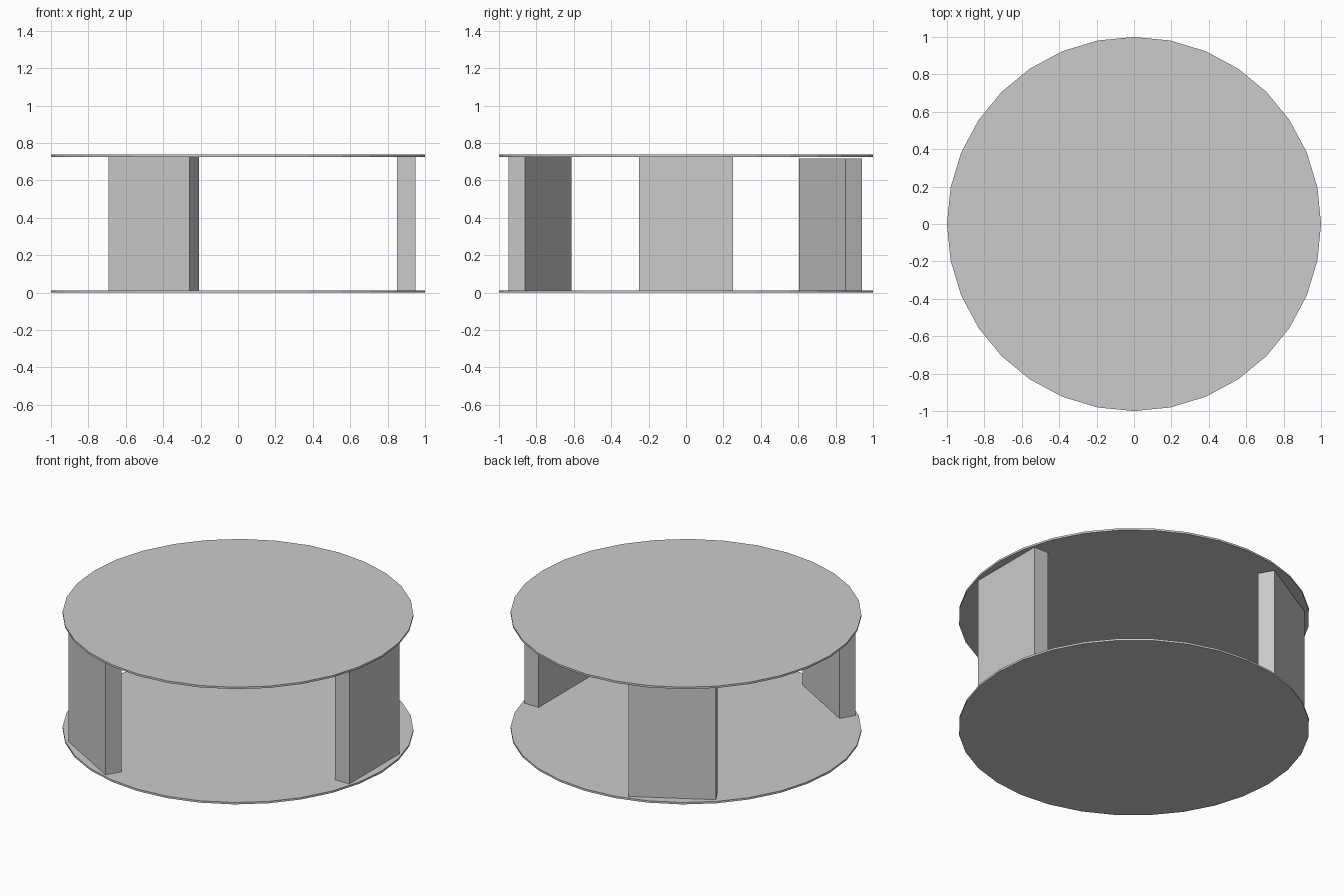
import bpy
from math import radians
from mathutils import Matrix, Vector

if "Cube" in bpy.data.objects:
    bpy.data.objects.remove(bpy.data.objects["Cube"])

DISC = 0.012   # plate thickness
TOP = 0.737    # overall height


def plate(name, z):
    bpy.ops.mesh.primitive_cylinder_add(vertices=32, radius=1, depth=DISC,
                                        location=(0, 0, z + DISC / 2))
    bpy.context.object.name = name


def support(name, angle, z0, z1, dy=0.0):
    rot = Matrix.Rotation(radians(angle), 3, 'Z')
    pos = rot @ Vector((0.9, 0, (z0 + z1) / 2)) + Vector((0, dy, 0))
    bpy.ops.mesh.primitive_cube_add(size=1, location=pos,
                                    rotation=(0, 0, radians(angle)))
    ob = bpy.context.object
    ob.name = name
    ob.scale = (0.1, 0.5, z1 - z0)


# Round plates
plate("bottom_plate", 0)
plate("top_plate", TOP - DISC)

# Upright panels, a third of a turn apart; the back one sits slightly low
support("right_support", 0, DISC, TOP - DISC)
support("front_support", 240, DISC, TOP - DISC)
support("back_support", 120, 0.004, 0.716, dy=-0.008)
